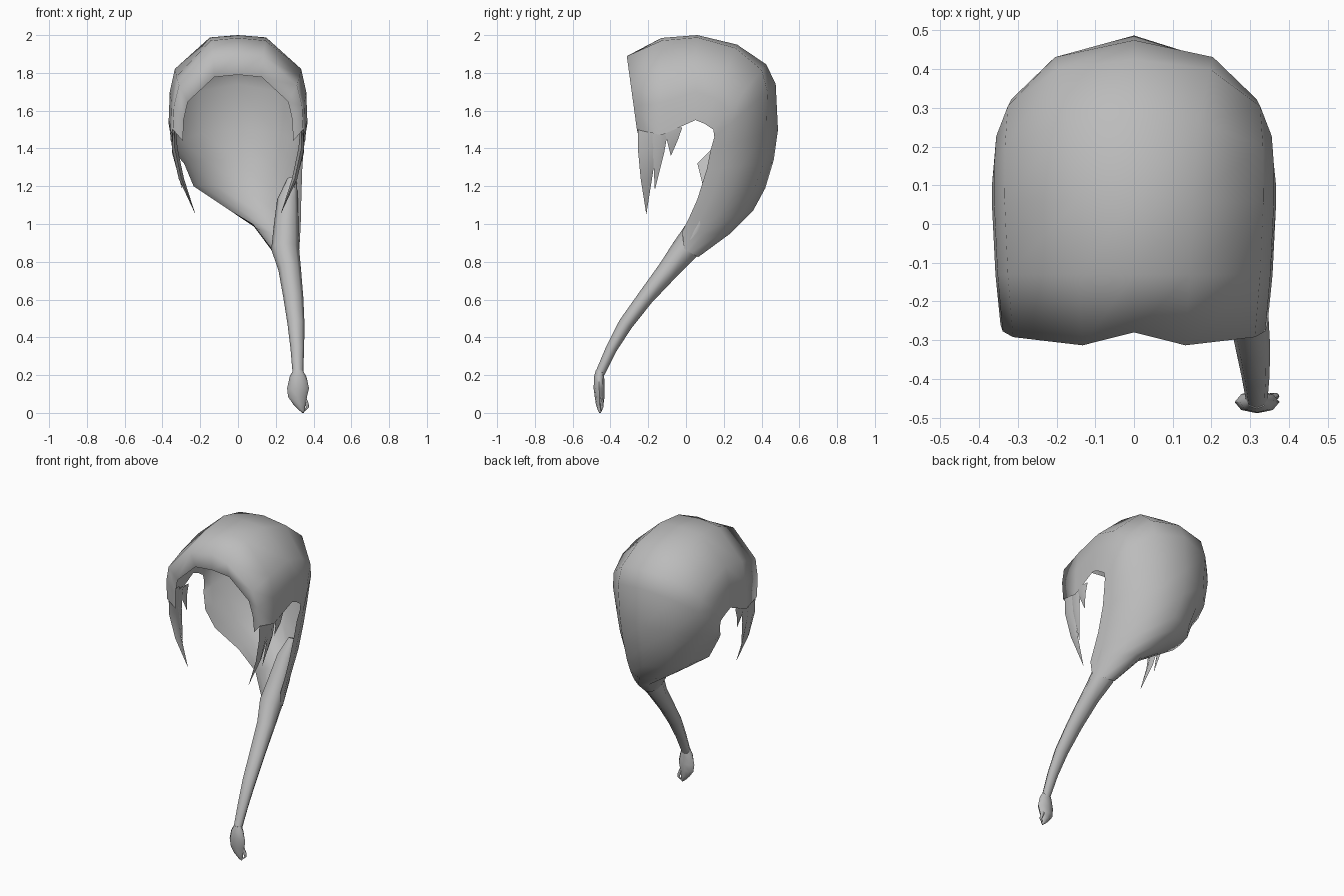
import bpy, bmesh, math
from mathutils import Vector as V

mat = bpy.data.materials.new("hair_grey")
mat.diffuse_color = (0.5, 0.5, 0.5, 1)


def make(name, verts, faces, recalc=True, angle=60):
    me = bpy.data.meshes.new(name)
    me.from_pydata([tuple(v) for v in verts], [], faces)
    bm = bmesh.new()
    bm.from_mesh(me)
    if recalc:
        bmesh.ops.recalc_face_normals(bm, faces=bm.faces)
    bm.to_mesh(me)
    bm.free()
    me.materials.append(mat)
    ob = bpy.data.objects.new(name, me)
    bpy.context.collection.objects.link(ob)
    bpy.ops.object.select_all(action='DESELECT')
    ob.select_set(True)
    bpy.context.view_layer.objects.active = ob
    bpy.ops.object.shade_smooth_by_angle(angle=math.radians(angle))
    return ob


def arch(left, mid, right, e, a):
    """Super-elliptic arch from left through mid to right; a is the inner angle."""
    l, m, r = V(left), V(mid), V(right)
    c = (l + r) / 2
    pts = []
    for deg in (-90, -78, -61, -a, 0, a, 61, 78, 90):
        t = math.radians(deg)
        s, k = math.sin(t), max(math.cos(t), 0)
        s = math.copysign(abs(s) ** e, s)
        pts.append(c + (r - l) / 2 * s + (m - c) * (k ** e if k > 1e-6 else 0))
    return pts


# Hair cap: symmetric arches (side point, middle y and z, squareness, inner angle)
rows = []
for x, y, z, my, mz, e, a in [
        (0.292, -0.245, 1.44, -0.275, 1.79, 0.72, 18),  # front edge
        (0.345, -0.26, 1.50, -0.315, 1.90, 0.74, 16),   # brow ridge
        (0.358, -0.13, 1.47, -0.13, 1.985, 0.70, 16),
        (0.367, 0.05, 1.55, 0.06, 2.00, 0.70, 16),
        (0.367, 0.10, 1.53, 0.27, 1.95, 0.72, 20),
        (0.362, 0.145, 1.50, 0.425, 1.845, 0.78, 27),
        (0.357, 0.15, 1.46, 0.475, 1.74, 0.88, 32),
        (0.347, 0.13, 1.39, 0.487, 1.50, 1.0, 34)]:
    rows.append(arch((-x, y, z), (0, my, mz), (x, y, z), e, a))
rows[1][4].y += 0.035                              # parting notch

# Lower back: sweeps to one side and gathers into the tail
for l, m, r in [
        ((-0.285, 0.06, 1.32), (0.0, 0.465, 1.34), (0.34, 0.11, 1.29)),
        ((-0.235, 0.09, 1.20), (0.03, 0.42, 1.19), (0.335, 0.06, 1.13)),
        ((-0.07, 0.11, 1.09), (0.10, 0.355, 1.07), (0.333, 0.015, 1.03)),
        ((0.08, 0.07, 1.00), (0.19, 0.235, 0.95), (0.33, -0.02, 0.96)),
        ((0.175, 0.0, 0.875), (0.25, 0.065, 0.825), (0.325, -0.01, 0.87))]:
    rows.append(arch(l, m, r, 1.0, 34))
w = len(rows[0])
faces = [(i * w + j, i * w + j + 1, (i + 1) * w + j + 1, (i + 1) * w + j)
         for i in range(len(rows) - 1) for j in range(w - 1)]
make("hair_cap", [p for r in rows for p in r], faces, recalc=False, angle=120)


def tube(name, stations, n=8):
    """Closed tube; stations are (x, y, z, half width in x, half depth)."""
    cs = [V(s[:3]) for s in stations]
    verts, faces = [], []
    for i, s in enumerate(stations):
        d = cs[min(i + 1, len(cs) - 1)] - cs[max(i - 1, 0)]
        nrm = V((0, -d.z, d.y)).normalized()
        for k in range(n):
            a = math.tau * k / n
            verts.append(cs[i] + V((s[3] * math.cos(a), 0, 0)) + nrm * s[4] * math.sin(a))
    for i in range(len(cs) - 1):
        for k in range(n):
            q = (k + 1) % n
            faces.append((i * n + k, i * n + q, (i + 1) * n + q, (i + 1) * n + k))
    faces += [tuple(range(n)), tuple(range((len(cs) - 1) * n, len(cs) * n))]
    return make(name, verts, faces)


# Long tail over one shoulder, rooted inside the gathered cap
tube("tail", [
    (0.285, 0.17, 1.24, 0.025, 0.02),
    (0.262, 0.125, 1.13, 0.055, 0.04),
    (0.255, 0.06, 0.99, 0.066, 0.055),
    (0.250, -0.005, 0.865, 0.074, 0.072),
    (0.274, -0.095, 0.755, 0.060, 0.056),
    (0.293, -0.215, 0.61, 0.053, 0.043),
    (0.307, -0.32, 0.47, 0.045, 0.038),
    (0.314, -0.395, 0.34, 0.036, 0.030),
    (0.317, -0.455, 0.21, 0.028, 0.025)])

# Tuft below the tie, with a small curled tip
tube("tail_tuft", [
    (0.317, -0.455, 0.225, 0.026, 0.022),
    (0.318, -0.46, 0.19, 0.045, 0.027),
    (0.318, -0.46, 0.13, 0.058, 0.029),
    (0.315, -0.457, 0.085, 0.050, 0.026),
    (0.325, -0.457, 0.045, 0.032, 0.020),
    (0.338, -0.455, 0.015, 0.016, 0.012),
    (0.345, -0.455, 0.0, 0.004, 0.004)])
tube("tuft_curl", [
    (0.345, -0.45, 0.085, 0.015, 0.012),
    (0.362, -0.445, 0.05, 0.012, 0.010),
    (0.368, -0.445, 0.03, 0.008, 0.008),
    (0.355, -0.45, 0.012, 0.004, 0.004)], 6)


def lock(name, sections, tip, side):
    """Pointed lock; sections are (x, front y, back y, z, half thickness)."""
    verts, faces = [], []
    for x, a, b, z, t in sections:
        m = (a + b) / 2
        verts += [V((x, a, z)), V((x + t, m, z)), V((x, b, z)), V((x - t, m, z))]
    n = len(sections)
    verts.append(V(tip))
    for i in range(n):
        for k in range(4):
            p, q = i * 4 + k, i * 4 + (k + 1) % 4
            faces.append((p, q, q + 4, p + 4) if i < n - 1 else (p, q, n * 4))
    for v in verts:
        v.x *= side
    make(name, verts, faces, angle=50)


# Pointed locks in front of each ear
for side, tag in ((-1, "left"), (1, "right")):
    lock("front_lock_" + tag, [(0.338, -0.255, -0.14, 1.54, 0.006),
                               (0.335, -0.255, -0.155, 1.40, 0.015),
                               (0.300, -0.24, -0.18, 1.24, 0.014)],
         (0.225, -0.21, 1.05), side)
    lock("middle_lock_" + tag, [(0.345, -0.18, -0.09, 1.52, 0.006),
                                (0.338, -0.175, -0.115, 1.38, 0.012)],
         (0.295, -0.165, 1.18), side)
    lock("ear_lock_" + tag, [(0.352, -0.12, -0.02, 1.51, 0.005),
                             (0.348, -0.10, -0.045, 1.44, 0.008)],
         (0.325, -0.08, 1.36), side)
